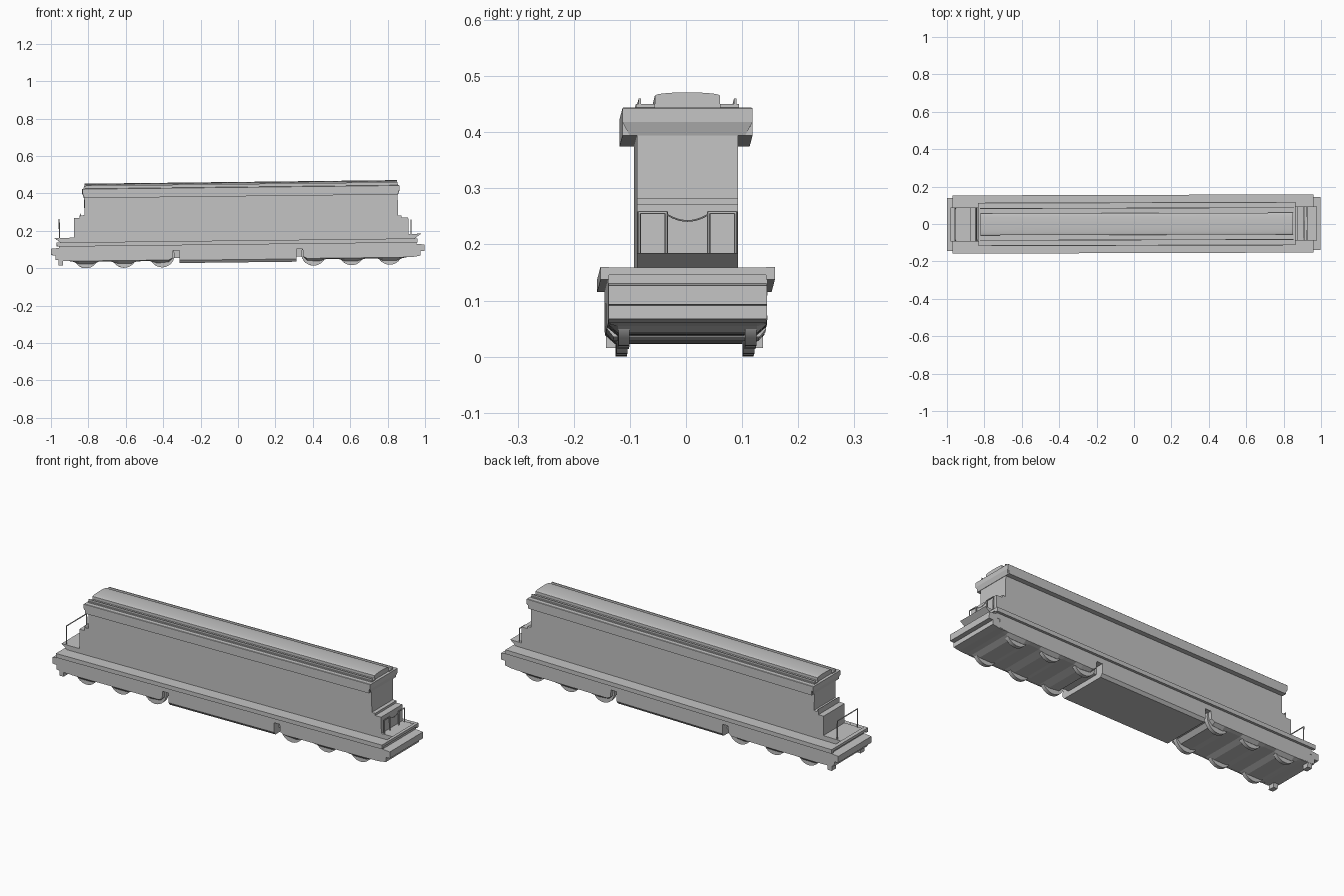
import bpy, bmesh, math
from mathutils import Matrix, Vector

default = bpy.data.objects.get("Cube")
if default:
    bpy.data.objects.remove(default, do_unlink=True)

GREY = (0.55, 0.55, 0.55, 1)
paint = bpy.data.materials.new("plain grey")
paint.use_nodes = True
paint.diffuse_color = GREY
paint.node_tree.nodes["Principled BSDF"].inputs["Base Color"].default_value = GREY

# The whole locomotive stands on a slight incline with a tiny yaw
INCLINE = Matrix.Rotation(0.003, 4, "Z") @ Matrix.Rotation(-0.0115, 4, "Y")
parts = []


def finish(name, bm, smooth=False):
    bmesh.ops.recalc_face_normals(bm, faces=bm.faces)
    bm.transform(INCLINE)
    mesh = bpy.data.meshes.new(name)
    bm.to_mesh(mesh)
    bm.free()
    mesh.materials.append(paint)
    obj = bpy.data.objects.new(name, mesh)
    bpy.context.collection.objects.link(obj)
    if smooth:
        bpy.ops.object.select_all(action="DESELECT")
        obj.select_set(True)
        bpy.context.view_layer.objects.active = obj
        bpy.ops.object.shade_smooth_by_angle(angle=math.radians(30))
    parts.append(obj)
    return obj


def loft(name, rings, smooth=False):
    """Closed solid through matching rings of points."""
    bm = bmesh.new()
    rows = [[bm.verts.new(p) for p in ring] for ring in rings]
    n = len(rows[0])
    for a, b in zip(rows, rows[1:]):
        for i in range(n):
            j = (i + 1) % n
            bm.faces.new((a[i], a[j], b[j], b[i]))
    bm.faces.new(rows[0])
    bm.faces.new(rows[-1])
    return finish(name, bm, smooth)


def box(name, x0, x1, y0, y1, z0, z1):
    return loft(name, [[(x0, y0, z), (x1, y0, z), (x1, y1, z), (x0, y1, z)] for z in (z0, z1)])


def side_prism(name, pts, half, smooth=False):
    """Side outline (x, z) extruded across the width."""
    return loft(name, [[(x, y, z) for x, z in pts] for y in (-half, half)], smooth)


def long_prism(name, pts, x0, x1, smooth=False):
    """Cross-section (y, z) extruded along the length."""
    return loft(name, [[(x, y, z) for y, z in pts] for x in (x0, x1)], smooth)


def tube(name, points, r=0.0025):
    """Thin rail along a path."""
    bm = bmesh.new()
    for p, q in zip(points, points[1:]):
        p, q = Vector(p), Vector(q)
        d = q - p
        m = Matrix.Translation((p + q) / 2) @ d.to_track_quat("Z", "Y").to_matrix().to_4x4()
        bmesh.ops.create_cone(bm, cap_ends=True, segments=6, radius1=r, radius2=r,
                              depth=d.length + r, matrix=m)
    finish(name, bm)


# Hull and stepped roof
MID = 0.02
box("body", MID - 0.838, MID + 0.838, -0.09, 0.09, 0.145, 0.39)


def roof_ring(hx, hy, z):
    return [(MID - hx, -hy, z), (MID + hx, -hy, z), (MID + hx, hy, z), (MID - hx, hy, z)]


loft("roof_eave", [roof_ring(0.84, 0.103, 0.386), roof_ring(0.848, 0.116, 0.41),
                   roof_ring(0.848, 0.116, 0.434), roof_ring(0.845, 0.114, 0.436)])
arch = [(0.058 * math.cos(t), 0.457 + 0.006 * math.sin(t))
        for t in (math.pi * i / 16 for i in range(17))]
long_prism("roof_arch", [(0.058, 0.43)] + arch + [(-0.058, 0.43)], MID - 0.835, MID + 0.835, True)
for side, s in (("left", 1), ("right", -1)):
    y0, y1 = sorted((s * 0.058, s * 0.092))
    box(side + "_roof_step", MID - 0.84, MID + 0.84, y0, y1, 0.43, 0.442)
    y0, y1 = sorted((s * 0.083, s * 0.087))
    box(side + "_roof_rail", MID - 0.838, MID + 0.838, y0, y1, 0.44, 0.452)
    y0, y1 = sorted((s * 0.098, s * 0.116))
    box(side + "_gutter", MID - 0.84, MID + 0.84, y0, y1, 0.386, 0.412)

# Stepped noses at both ends
box("front_nose", 0.85, 0.913, -0.09, 0.09, 0.15, 0.262)
box("front_nose_step", 0.85, 0.878, -0.09, 0.09, 0.25, 0.274)
box("rear_nose", -0.874, -0.81, -0.09, 0.09, 0.15, 0.279)
side_prism("rear_nose_step", [(-0.845, 0.27), (-0.81, 0.27), (-0.81, 0.297),
                              (-0.835, 0.293), (-0.841, 0.307)], 0.09)

# Walkway with side lips
box("walkway", -0.968, 0.962, -0.155, 0.155, 0.136, 0.15)
for side, s in (("left", 1), ("right", -1)):
    y0, y1 = sorted((s * 0.14, s * 0.1555))
    box(side + "_walkway_lip", -0.968, 0.962, y0, y1, 0.128, 0.1502)

# Underframe, tank and end beams
box("sill", -0.955, 0.955, -0.142, 0.142, 0.1, 0.14)
box("centre_spine", -0.4, 0.4, -0.1, 0.1, 0.06, 0.12)
long_prism("fuel_tank", [(-0.13, 0.033), (0.13, 0.033), (0.142, 0.048), (0.142, 0.12),
                         (-0.142, 0.12), (-0.142, 0.048)], -0.313, 0.313)

for end, s in (("front", 1), ("rear", -1)):
    # Flared end deck, buffer beam and lower step
    side_prism(end + "_end_deck", [(s * 0.98, 0.175), (s * 0.85, 0.175),
                                   (s * 0.85, 0.148), (s * 0.945, 0.148)], 0.09)
    side_prism(end + "_buffer_beam", [(s * 0.95, 0.08), (s * 0.998, 0.083),
                                      (s * 0.998, 0.117), (s * 0.95, 0.122)], 0.141)
    side_prism(end + "_lower_step", [(s * 0.975, 0.085), (s * 0.975, 0.058), (s * 0.94, 0.052),
                                     (s * 0.9, 0.05), (s * 0.9, 0.1), (s * 0.95, 0.11)], 0.141)

    # Bogie with a scalloped lower edge, tucked in at the bottom
    outline = [(0.345, 0.115), (0.35, 0.06), (0.37, 0.04), (0.43, 0.034), (0.47, 0.045),
               (0.54, 0.045), (0.57, 0.034), (0.64, 0.034), (0.68, 0.045), (0.745, 0.045),
               (0.775, 0.034), (0.85, 0.034), (0.88, 0.046), (0.935, 0.056), (0.935, 0.115)]
    rings = []
    for y, floor in ((-0.142, 0.05), (-0.124, 0), (0.124, 0), (0.142, 0.05)):
        rings.append([(s * x, y, max(z, floor)) for x, z in outline])
    loft(end + "_bogie", rings)

    # Wheels
    for i, x in enumerate((0.405, 0.608, 0.812)):
        for side, w in (("left", 1), ("right", -1)):
            bm = bmesh.new()
            m = Matrix.Translation((s * x, w * 0.113, 0.077)) @ Matrix.Rotation(math.pi / 2, 4, "X")
            bmesh.ops.create_cone(bm, cap_ends=True, segments=32, radius1=0.066,
                                  radius2=0.066, depth=0.02, matrix=m)
            finish(f"{end}_{side}_wheel_{i + 1}", bm, True)

# Rear feet
for side, s in (("left", 1), ("right", -1)):
    y0, y1 = sorted((s * 0.105, s * 0.14))
    box(side + "_rear_foot", -0.96, -0.935, y0, y1, 0.028, 0.09)

# Handrails: one wide hoop at the rear, two hoops and a chain at the front
tube("rear_handrail", [(-0.953, -0.086, 0.17), (-0.953, -0.086, 0.274),
                       (-0.953, 0.086, 0.274), (-0.953, 0.086, 0.17)], 0.003)
for side, s in (("left", 1), ("right", -1)):
    tube(side + "_front_handrail", [(0.928, s * 0.086, 0.17), (0.928, s * 0.086, 0.248),
                                    (0.928, s * 0.038, 0.248), (0.928, s * 0.038, 0.17)], 0.003)
tube("front_chain", [(0.928, 0.036 * t / 4, 0.233 + 0.011 * (t / 4) ** 2)
                     for t in range(-4, 5)], 0.0015)

# Set the wheels on the ground
low = min(v.co.z for o in parts for v in o.data.vertices)
for o in parts:
    o.data.transform(Matrix.Translation((0, 0, -low)))
